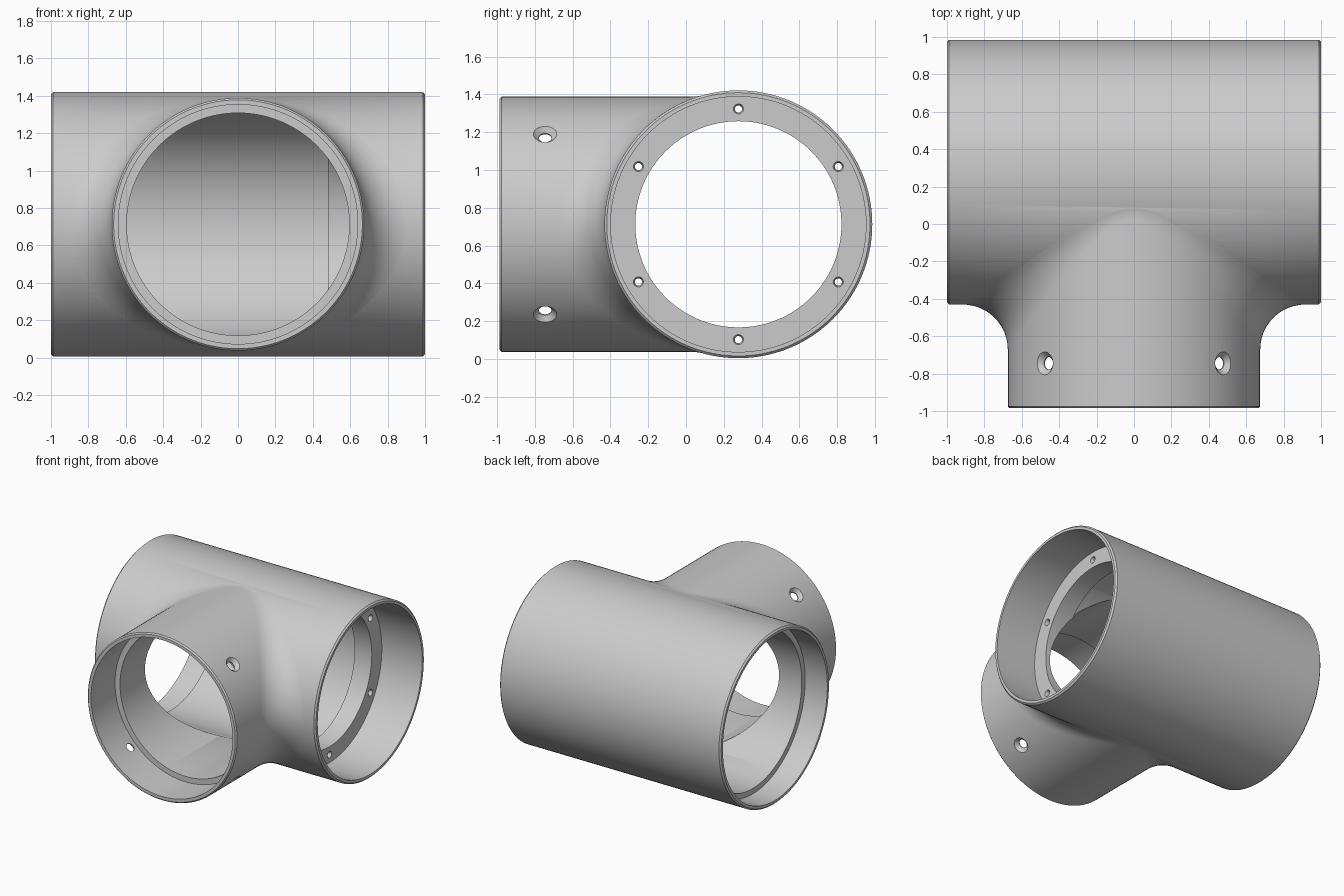
import bpy, bmesh, math
from mathutils import Matrix, Vector

if "Cube" in bpy.data.objects:
    bpy.data.objects.remove(bpy.data.objects["Cube"])

CY, CZ = 0.277, 0.713          # main pipe axis
RM, RB, RF = 0.708, 0.675, 0.24  # main, branch and fillet radii
SEG = 128
END = -0.985                   # branch mouth

grey = bpy.data.materials.new("light grey")
grey.diffuse_color = (0.6, 0.6, 0.6, 1)
grey.use_nodes = True
grey.node_tree.nodes["Principled BSDF"].inputs["Base Color"].default_value = grey.diffuse_color


def loft(name, rings):
    """Closed solid through a list of equal-length point rings."""
    bm = bmesh.new()
    rows = [[bm.verts.new(p) for p in ring] for ring in rings]
    n = len(rows[0])
    for a, b in zip(rows, rows[1:]):
        for i in range(n):
            j = (i + 1) % n
            bm.faces.new((a[i], a[j], b[j], b[i]))
    bm.faces.new(rows[0])
    bm.faces.new(rows[-1])
    bmesh.ops.recalc_face_normals(bm, faces=bm.faces)
    me = bpy.data.meshes.new(name)
    bm.to_mesh(me)
    bm.free()
    ob = bpy.data.objects.new(name, me)
    bpy.context.collection.objects.link(ob)
    me.materials.append(grey)
    return ob


def lathe(name, profile, origin, axis, seg=SEG):
    """Round solid from (distance, radius) pairs along an axis."""
    m = Matrix.Translation(origin) @ Vector(axis).to_track_quat('Z', 'Y').to_matrix().to_4x4()
    rings = []
    for d, r in profile:
        rings.append([m @ Vector((r * math.cos(t), r * math.sin(t), d))
                      for t in (2 * math.pi * i / seg for i in range(seg))])
    return loft(name, rings)


def combine(target, other, op):
    """Apply a boolean and discard the helper solid."""
    mod = target.modifiers.new(op, 'BOOLEAN')
    mod.operation, mod.solver, mod.object = op, 'EXACT', other
    bpy.context.view_layer.objects.active = target
    bpy.ops.object.modifier_apply(modifier=mod.name)
    bpy.data.objects.remove(other)


# Main pipe body with slightly chamfered rims
MAIN, ALONG_X = (0, CY, CZ), (1, 0, 0)
body = lathe("pipe_tee", [(-1, RM - .012), (-.988, RM), (.988, RM), (1, RM - .012)], MAIN, ALONG_X)

# Branch: straight collar, then a rolling-ball fillet that meets the main pipe
angles = [2 * math.pi * (i + .5) / SEG for i in range(SEG)]
rings = [[(r * math.cos(t), y, CZ + r * math.sin(t)) for t in angles]
         for y, r in ((END, RB - .01), (END + .01, RB))]
STEPS = 12
for k in range(STEPS + 1):
    ring = []
    for t in angles:
        c, s = math.cos(t), math.sin(t)
        z = (RB + RF) * s
        ball = Vector(((RB + RF) * c, -math.sqrt((RM + RF) ** 2 - z * z), z))
        to_branch = Vector((-c, 0, -s))
        to_main = Vector((0, -ball.y, -ball.z)).normalized()
        p = ball + RF * to_branch.slerp(to_main, k / STEPS)
        if k == STEPS:
            p += to_main * .002
        ring.append((p.x, p.y + CY, p.z + CZ))
    rings.append(ring)
rings.append([(.78 * math.cos(t), CY - .1, CZ + .55 * math.sin(t)) for t in angles])
combine(body, loft("branch", rings), 'UNION')

# Main bore: deep socket and flange on the right, shallow socket on the left
combine(body, lathe("main_bore", [(-1.1, .675), (-.8, .675), (-.8, .63), (.48, .63),
                                  (.48, .545), (.635, .545), (.635, .675), (1.1, .675)],
                    MAIN, ALONG_X), 'DIFFERENCE')

# Branch bore with its stepped socket
combine(body, lathe("branch_bore", [(-1.4, .64), (-.952, .64), (-.952, .595), (0, .595)],
                    MAIN, (0, 1, 0)), 'DIFFERENCE')

# Six countersunk screw holes in the flange
for i in range(6):
    a = math.radians(30 + 60 * i)
    pos = (0, CY + .61 * math.cos(a), CZ + .61 * math.sin(a))
    combine(body, lathe("flange_hole", [(.45, .019), (.615, .019), (.635, .027), (.66, .027)],
                        pos, ALONG_X, 20), 'DIFFERENCE')

# Four countersunk radial holes in the branch collar
for i in range(4):
    a = math.radians(45 + 90 * i)
    combine(body, lathe("collar_hole", [(.55, .034), (.647, .034), (.685, .072), (.75, .072)],
                        (0, -.745, CZ), (math.cos(a), 0, math.sin(a)), 24), 'DIFFERENCE')

# Smooth shading with crisp rims
bpy.ops.object.select_all(action='DESELECT')
body.select_set(True)
bpy.context.view_layer.objects.active = body
bpy.ops.object.shade_smooth_by_angle(angle=math.radians(30))
